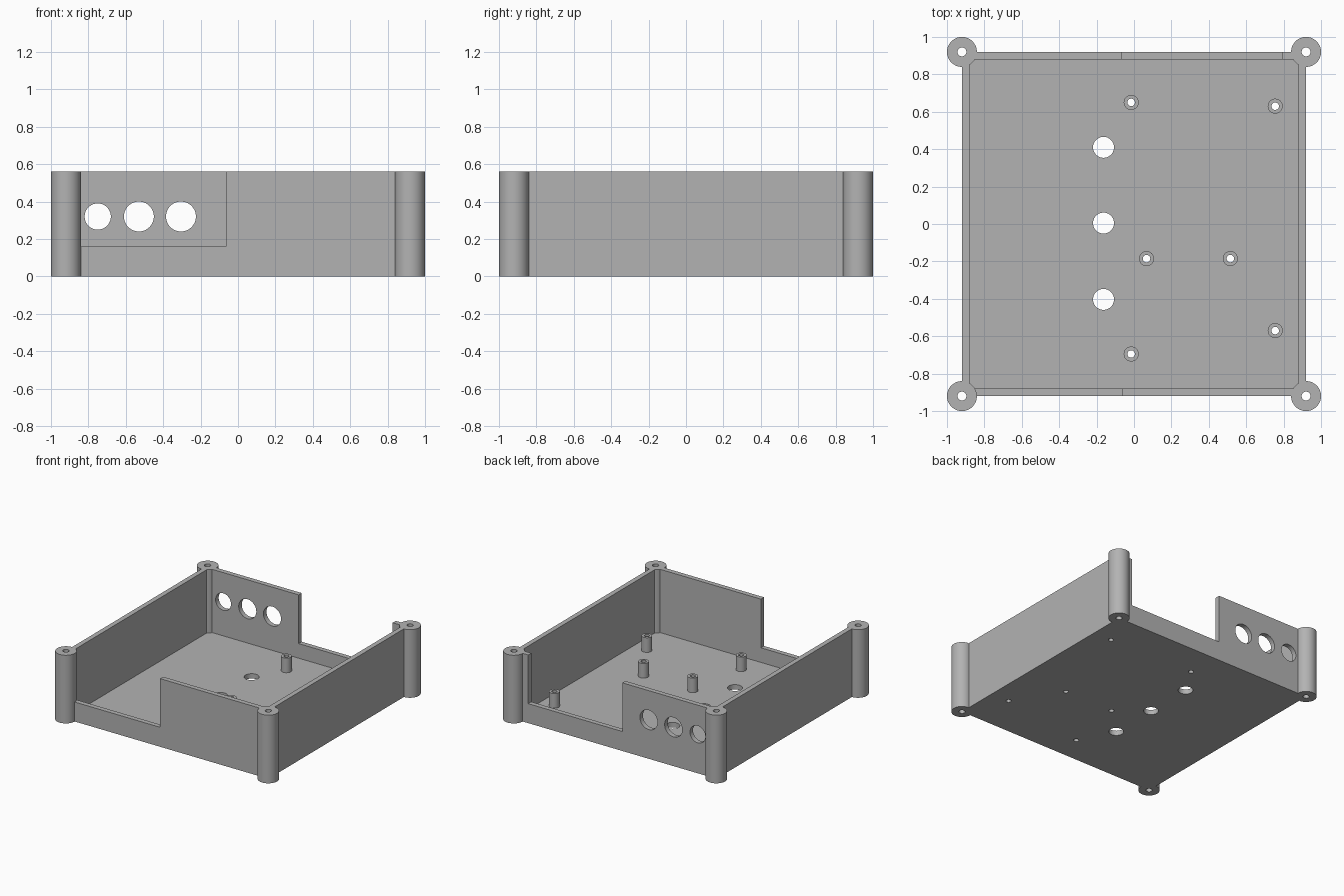
import bpy
import math

if "Cube" in bpy.data.objects:
    bpy.data.objects.remove(bpy.data.objects["Cube"], do_unlink=True)

HEIGHT, OUTER, WALL, FLOOR, RIM = 0.56, 0.92, 0.04, 0.04, 0.16
INNER = OUTER - WALL

grey = bpy.data.materials.new("plain grey")
grey.use_nodes = True
colour = (0.45, 0.45, 0.45, 1)
grey.diffuse_color = colour
grey.node_tree.nodes["Principled BSDF"].inputs["Base Color"].default_value = colour


def box(name, x0, x1, y0, y1, z0, z1):
    bpy.ops.mesh.primitive_cube_add(size=1, location=((x0 + x1) / 2, (y0 + y1) / 2, (z0 + z1) / 2))
    ob = bpy.context.object
    ob.name = name
    ob.scale = (x1 - x0, y1 - y0, z1 - z0)
    bpy.ops.object.transform_apply(location=True, rotation=True, scale=True)
    return ob


def cylinder(name, x, y, radius, z0, z1, sides=64):
    bpy.ops.mesh.primitive_cylinder_add(vertices=sides, radius=radius, depth=z1 - z0,
                                        location=(x, y, (z0 + z1) / 2))
    ob = bpy.context.object
    ob.name = name
    bpy.ops.object.transform_apply(location=True, rotation=True, scale=True)
    return ob


def combine(target, tool, operation):
    """Add or cut the tool, then discard it."""
    mod = target.modifiers.new(operation.lower(), "BOOLEAN")
    mod.operation = operation
    mod.solver = "EXACT"
    mod.object = tool
    bpy.context.view_layer.objects.active = target
    bpy.ops.object.modifier_apply(modifier=mod.name)
    bpy.data.objects.remove(tool, do_unlink=True)


# Open tray with floor and four walls
tray = box("enclosure_tray", -OUTER, OUTER, -OUTER, OUTER, 0, HEIGHT)
combine(tray, box("cavity", -INNER, INNER, -INNER, INNER, FLOOR, 1), "DIFFERENCE")

# Wall openings, front and back
combine(tray, box("front_opening", -INNER, -0.065, -1, -0.86, RIM, 1), "DIFFERENCE")
combine(tray, box("back_opening", -0.065, 0.79, 0.86, 1, RIM, 1), "DIFFERENCE")

# Corner screw posts
corners = [(sx * OUTER, sy * OUTER) for sx in (-1, 1) for sy in (-1, 1)]
for x, y in corners:
    combine(tray, cylinder("corner_post", x, y, 0.08, 0, HEIGHT), "UNION")

# Board standoffs
standoffs = [(-0.015, 0.65), (0.755, 0.63), (0.067, -0.185),
             (0.515, -0.185), (0.755, -0.57), (-0.015, -0.695)]
for x, y in standoffs:
    combine(tray, cylinder("standoff", x, y, 0.04, FLOOR / 2, RIM, 48), "UNION")

# Screw holes and floor holes
for x, y in corners:
    combine(tray, cylinder("post_hole", x, y, 0.024, -1, 1, 32), "DIFFERENCE")
for x, y in standoffs:
    combine(tray, cylinder("standoff_hole", x, y, 0.02, -1, 1, 32), "DIFFERENCE")
for y in (0.41, 0.005, -0.403):
    combine(tray, cylinder("floor_hole", -0.163, y, 0.056, -1, 1), "DIFFERENCE")

# Connector holes in the back wall
for x, radius in ((-0.75, 0.07), (-0.53, 0.08), (-0.305, 0.08)):
    hole = cylinder("connector_hole", 0, 0, radius, -0.1, 0.1)
    hole.rotation_euler.x = math.pi / 2
    hole.location = (x, 0.9, 0.32)
    bpy.context.view_layer.update()
    combine(tray, hole, "DIFFERENCE")

# Finish
tray.data.materials.clear()
tray.data.materials.append(grey)
bpy.ops.object.select_all(action="DESELECT")
tray.select_set(True)
bpy.context.view_layer.objects.active = tray
bpy.ops.object.shade_smooth_by_angle(angle=math.radians(30))
